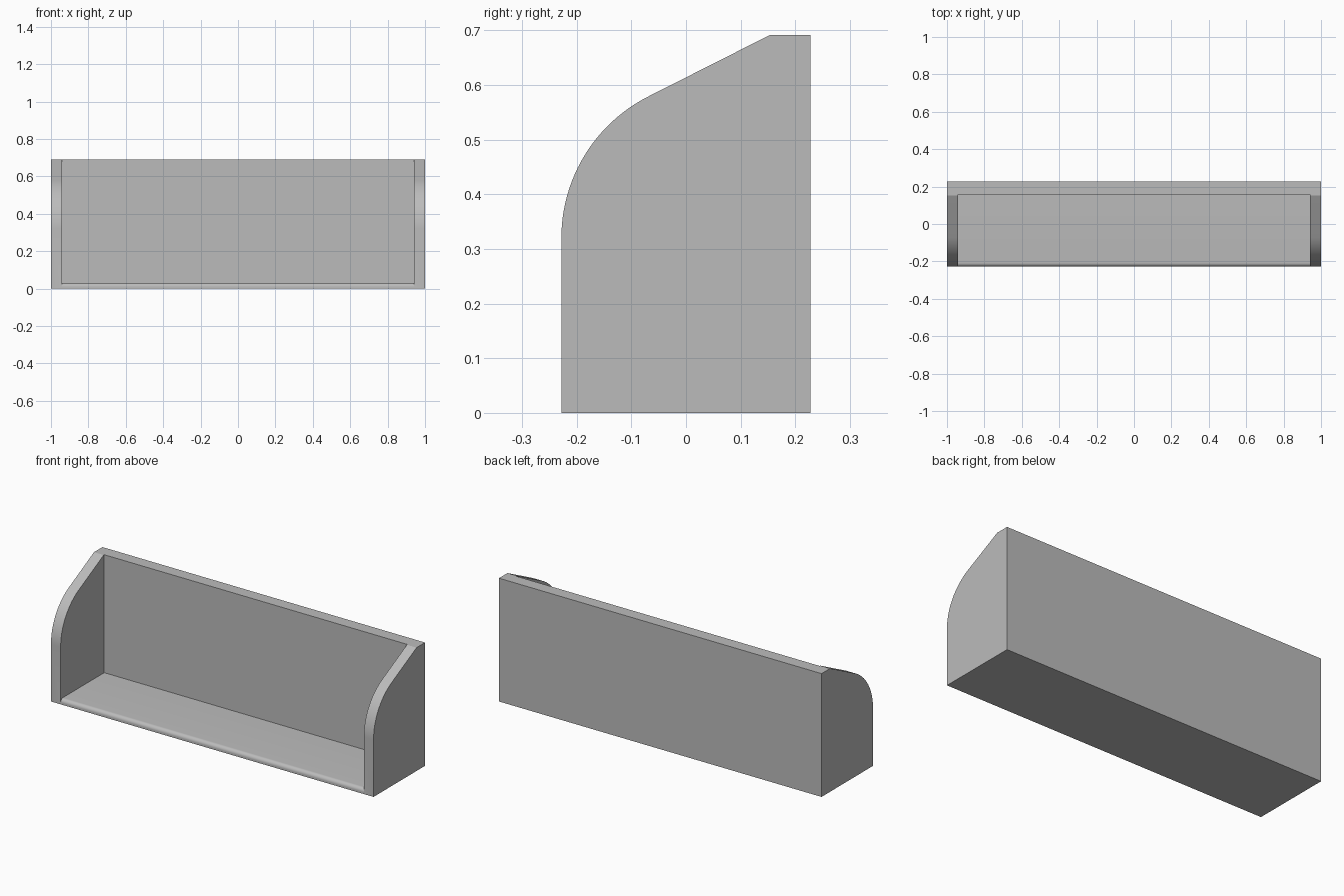
import bpy, bmesh, math

if "Cube" in bpy.data.objects:
    bpy.data.objects.remove(bpy.data.objects["Cube"])

HALF, DEPTH, TOP = 1.0, 0.228, 0.691
WALL, BACK, FLOOR = 0.06, 0.07, 0.03

grey = bpy.data.materials.new("plain grey")
grey.use_nodes = True
colour = (0.5, 0.5, 0.5, 1)
grey.diffuse_color = colour
grey.node_tree.nodes["Principled BSDF"].inputs["Base Color"].default_value = colour


def arc(cy, cz, r, start, end, steps):
    """Points of an arc in the side (y, z) plane, angles in degrees."""
    angles = [math.radians(start + (end - start) * i / steps) for i in range(steps + 1)]
    return [(cy + r * math.cos(a), cz + r * math.sin(a)) for a in angles]


def extrude_profile(name, profile, half):
    """Extrude a (y, z) outline across x from -half to half."""
    bm = bmesh.new()
    face = bm.faces.new([bm.verts.new((-half, y, z)) for y, z in profile])
    new = bmesh.ops.extrude_face_region(bm, geom=[face])["geom"]
    bmesh.ops.translate(bm, vec=(2 * half, 0, 0),
                        verts=[v for v in new if isinstance(v, bmesh.types.BMVert)])
    bmesh.ops.recalc_face_normals(bm, faces=bm.faces)
    mesh = bpy.data.meshes.new(name)
    bm.to_mesh(mesh)
    bm.free()
    mesh.materials.append(grey)
    obj = bpy.data.objects.new(name, mesh)
    bpy.context.collection.objects.link(obj)
    return obj


# Shelf body: upright front, swept curve, slope up to a flat top at the back
R = 0.29
outline = [(DEPTH, 0), (-DEPTH, 0)]
outline += arc(R - DEPTH, 0.32, R, 180, 117, 24)
outline += [(0.153, TOP), (DEPTH, TOP)]
shelf = extrude_profile("shelf", outline, HALF)

# Cavity: open at front and top, leaving a floor with a rounded front edge
r = 0.02
cavity = [(-0.5, 1), (-0.5, FLOOR - r)]
cavity += arc(r - DEPTH, FLOOR - r, r, 180, 90, 8)
cavity += [(DEPTH - BACK, FLOOR), (DEPTH - BACK, 1)]
cutter = extrude_profile("cavity_cutter", cavity, HALF - WALL)
cutter.hide_render = True

# Cut the cavity, then drop the cutter
cut = shelf.modifiers.new("cavity", 'BOOLEAN')
cut.operation = 'DIFFERENCE'
cut.solver = 'EXACT'
cut.object = cutter
bpy.ops.object.select_all(action='DESELECT')
shelf.select_set(True)
bpy.context.view_layer.objects.active = shelf
bpy.ops.object.modifier_apply(modifier=cut.name)
bpy.data.objects.remove(cutter)

bpy.ops.object.shade_smooth_by_angle(angle=math.radians(25))
